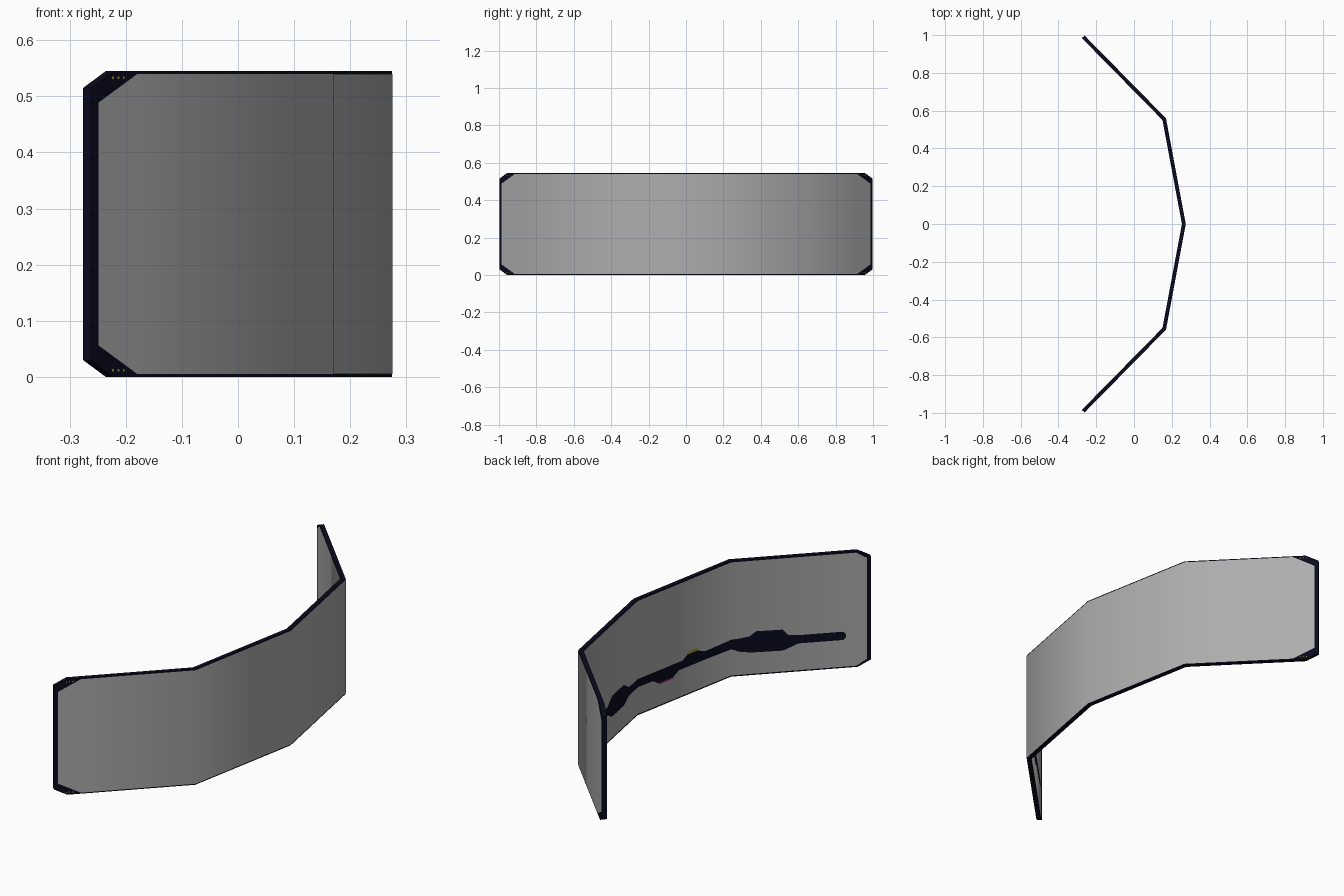
import bpy, bmesh, math
from mathutils import Vector

if "Cube" in bpy.data.objects:
    bpy.data.objects.remove(bpy.data.objects["Cube"])

# Plan of the folded screen: s = 0..4 runs from the +y end to the -y end
PATH = [Vector(p) for p in ((-0.269, 0.991), (0.16, 0.555), (0.264, 0.0),
                            (0.16, -0.555), (-0.269, -0.991))]


def material(name, rgb):
    m = bpy.data.materials.new(name)
    m.diffuse_color = (*rgb, 1)
    m.use_nodes = True
    m.node_tree.nodes["Principled BSDF"].inputs["Base Color"].default_value = m.diffuse_color
    return m


NAVY = material("dark navy", (0.003, 0.003, 0.014))
GREY = material("panel grey", (0.42, 0.42, 0.42))
YELLOW = material("yellow", (0.45, 0.33, 0.02))
PINK = material("magenta", (0.35, 0.01, 0.2))


def corner(i, off):
    """Path corner i shifted sideways by off, mitred; positive is the +x side."""
    dirs = []
    if i > 0:
        dirs.append((PATH[i] - PATH[i - 1]).normalized())
    if i < 4:
        dirs.append((PATH[i + 1] - PATH[i]).normalized())
    normals = [Vector((-d.y, d.x)) for d in dirs]
    n = sum(normals, Vector((0, 0))).normalized()
    return PATH[i] + n * off / n.dot(normals[0])


def point(s, z, off):
    i = min(int(s), 3)
    p = corner(i, off).lerp(corner(i + 1, off), s - i)
    return (p.x, p.y, z)


def with_folds(cols):
    """Add columns where the outline crosses a fold of the screen."""
    out = [cols[0]]
    for a, b in zip(cols, cols[1:]):
        for k in (1, 2, 3):
            if a[0] < k < b[0]:
                t = (k - a[0]) / (b[0] - a[0])
                out.append((k, a[1] + t * (b[1] - a[1]), a[2] + t * (b[2] - a[2])))
        out.append(b)
    return out


def strip(name, cols, mat, off, back=None, smooth=True):
    """Sheet of columns (s, low, high) along the path; solid if back is given."""
    cols = with_folds(cols)
    bm = bmesh.new()

    def sheet(o):
        rows = [[bm.verts.new(point(s, z, o)) for z in (lo, hi)] for s, lo, hi in cols]
        for a, b in zip(rows, rows[1:]):
            quad = (a[0], a[1], b[1], b[0])
            bm.faces.new(quad if o > 0 else quad[::-1])
        return rows

    f = sheet(off)
    if back is not None:
        g = sheet(back)
        for k in range(len(f) - 1):
            for j in (0, 1):
                bm.faces.new((f[k][j], f[k + 1][j], g[k + 1][j], g[k][j]))
        for k in (0, -1):
            bm.faces.new((f[k][0], f[k][1], g[k][1], g[k][0]))
        bmesh.ops.recalc_face_normals(bm, faces=bm.faces)
    for face in bm.faces:
        face.smooth = smooth
    me = bpy.data.meshes.new(name)
    bm.to_mesh(me)
    bm.free()
    me.materials.append(mat)
    ob = bpy.data.objects.new(name, me)
    bpy.context.collection.objects.link(ob)
    return ob


H = 0.545


def clipped(end, cut, z_end, z_mid):
    """Rectangle outline with its four corners cut off."""
    return [(end, z_end, H - z_end), (cut, z_mid, H - z_mid),
            (4 - cut, z_mid, H - z_mid), (4 - end, z_end, H - z_end)]


# Frame slab and the grey panels on both sides
strip("frame", clipped(0, 0.095, 0.03, 0), NAVY, 0.01, -0.01, smooth=False)
strip("outer_panel", clipped(0.03, 0.19, 0.056, 0.005), GREY, 0.0108)
strip("inner_panel", clipped(0.03, 0.105, 0.034, 0.006), GREY, -0.0108)

# Dark band painted on the hollow side, with stepped swellings
LO, HI = 0.133, 0.172
band = [(0.17, 0.148, 0.158), (0.19, LO, HI),
        (0.52, LO, HI), (0.62, 0.106, 0.204), (0.82, 0.11, 0.206), (0.94, LO, HI),
        (1.44, LO, HI), (1.52, 0.108, 0.206), (1.74, 0.108, 0.206), (1.84, LO, HI),
        (2.16, LO, HI), (2.22, 0.113, HI), (2.38, 0.113, HI), (2.44, LO, HI),
        (2.48, LO, HI), (2.53, LO, 0.190), (2.64, LO, 0.190), (2.72, LO, HI),
        (3.0, 0.130, 0.175), (3.06, 0.115, 0.178), (3.13, 0.109, 0.184),
        (3.18, 0.107, 0.206), (3.37, 0.105, 0.204), (3.41, 0.115, 0.176),
        (3.48, LO, HI), (3.80, LO, HI), (3.82, 0.145, 0.160)]
strip("inner_band", band, NAVY, -0.0125)
strip("yellow_mark", [(2.52, 0.190, 0.200), (2.64, 0.190, 0.204)], YELLOW, -0.0125)
strip("magenta_mark", [(2.22, 0.106, 0.113), (2.38, 0.106, 0.113)], PINK, -0.0125)

# Small yellow ticks on the cut corners of the outer side
for side in (0, 1):
    for up in (0, 1):
        for k in range(3):
            s = 0.085 + 0.022 * k
            z = 0.010 if not up else H - 0.014
            a, b = (s, s + 0.008) if not side else (4 - s - 0.008, 4 - s)
            strip(f"corner_tick_{side}{up}{k}", [(a, z, z + 0.004), (b, z, z + 0.004)],
                  YELLOW, 0.0112)
